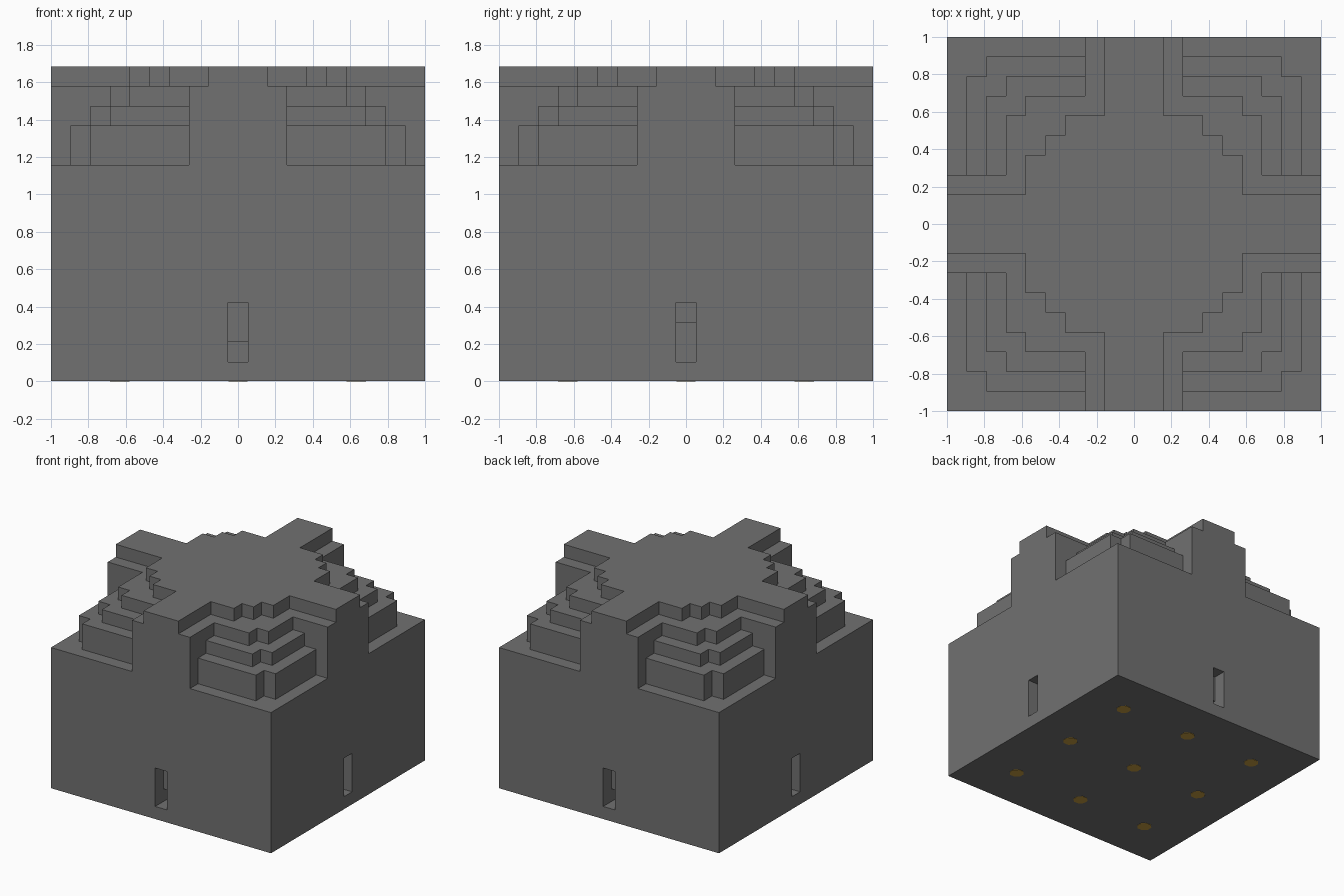
import bpy, bmesh, math
from mathutils import Matrix

if "Cube" in bpy.data.objects:
    bpy.data.objects.remove(bpy.data.objects["Cube"], do_unlink=True)

U = 2 / 19          # one block
EDGE = 9.5          # half the footprint, in blocks


def material(name, color):
    mat = bpy.data.materials.new(name)
    mat.use_nodes = True
    mat.diffuse_color = color
    node = next(n for n in mat.node_tree.nodes if n.type == "BSDF_PRINCIPLED")
    node.inputs["Base Color"].default_value = color
    node.inputs["Roughness"].default_value = 0.8
    return mat


stone = material("grey_stone", (0.165, 0.165, 0.165, 1))
amber = material("amber_lamp", (0.55, 0.33, 0.05, 1))


def finish(name, bm, mat):
    bmesh.ops.recalc_face_normals(bm, faces=bm.faces)
    mesh = bpy.data.meshes.new(name)
    bm.to_mesh(mesh)
    bm.free()
    mesh.materials.append(mat)
    obj = bpy.data.objects.new(name, mesh)
    bpy.context.collection.objects.link(obj)
    return obj


def prism(name, quarter, low, high, mat=stone):
    """Repeat a quarter outline around the centre and raise it into a block."""
    bm = bmesh.new()
    ring = []
    for turn in range(4):
        for x, y in quarter:
            for _ in range(turn):
                x, y = -y, x
            ring.append(bm.verts.new((x * U, y * U, low * U)))
    face = bm.faces.new(ring)
    top = bmesh.ops.extrude_face_region(bm, geom=[face])["geom"]
    bmesh.ops.translate(bm, vec=(0, 0, (high - low) * U),
                        verts=[v for v in top if isinstance(v, bmesh.types.BMVert)])
    return finish(name, bm, mat)


def box(bm, lo, hi, turn):
    size = [(b - a) * U for a, b in zip(lo, hi)]
    mid = [(a + b) / 2 * U for a, b in zip(lo, hi)]
    bmesh.ops.create_cube(bm, size=1, matrix=Matrix.Rotation(turn, 4, "Z")
                          @ Matrix.Translation(mid) @ Matrix.Diagonal((*size, 1)))


def cut(target, lo, hi, turn):
    """Carve one box out of the target."""
    bm = bmesh.new()
    box(bm, lo, hi, turn)
    cutter = finish("slit_cutter", bm, stone)
    cutter.hide_render = True
    mod = target.modifiers.new("slit", "BOOLEAN")
    mod.operation, mod.solver, mod.object = "DIFFERENCE", "EXACT", cutter
    bpy.context.view_layer.objects.active = target
    bpy.ops.object.modifier_apply(modifier=mod.name)
    bpy.data.objects.remove(cutter, do_unlink=True)


# Square base with a stepped window slit in each wall
base = prism("base_block", [(EDGE, EDGE)], 0.02, 11)
for i in range(4):
    turn = i * math.pi / 2
    cut(base, (-0.5, -EDGE - 1, 1), (0.5, -EDGE + 1, 4), turn)
    step = 1 if i % 2 == 0 else 3
    cut(base, (-0.5, -EDGE + 0.5, step), (0.5, -EDGE + 2, step + 1), turn)

# Dome tiers, each joined to the four arms
for name, r, low, high in (("lower_tier", 8.5, 11, 13),
                           ("middle_tier", 7.5, 13, 14),
                           ("upper_tier", 6.5, 14, 15)):
    prism(name, [(EDGE, 2.5), (r, 2.5), (r, r - 1), (r - 1, r - 1),
                 (r - 1, r), (2.5, r), (2.5, EDGE)], low, high)

# Flat crown with narrow arms
half = [(EDGE, 1.5), (5.5, 1.5), (5.5, 3.5), (4.5, 3.5)]
prism("crown", half + [(4.5, 4.5)] + [(y, x) for x, y in reversed(half)], 15, 16)

# Small lamps under the floor
for i in (-6, 0, 6):
    for j in (-6, 0, 6):
        bm = bmesh.new()
        bmesh.ops.create_cone(
            bm, cap_ends=True, segments=8, radius1=0.53 * U, radius2=0.53 * U, depth=0.008,
            matrix=Matrix.Translation((i * U, j * U, 0.004)) @ Matrix.Rotation(math.pi / 8, 4, "Z"))
        finish("floor_lamp", bm, amber)
